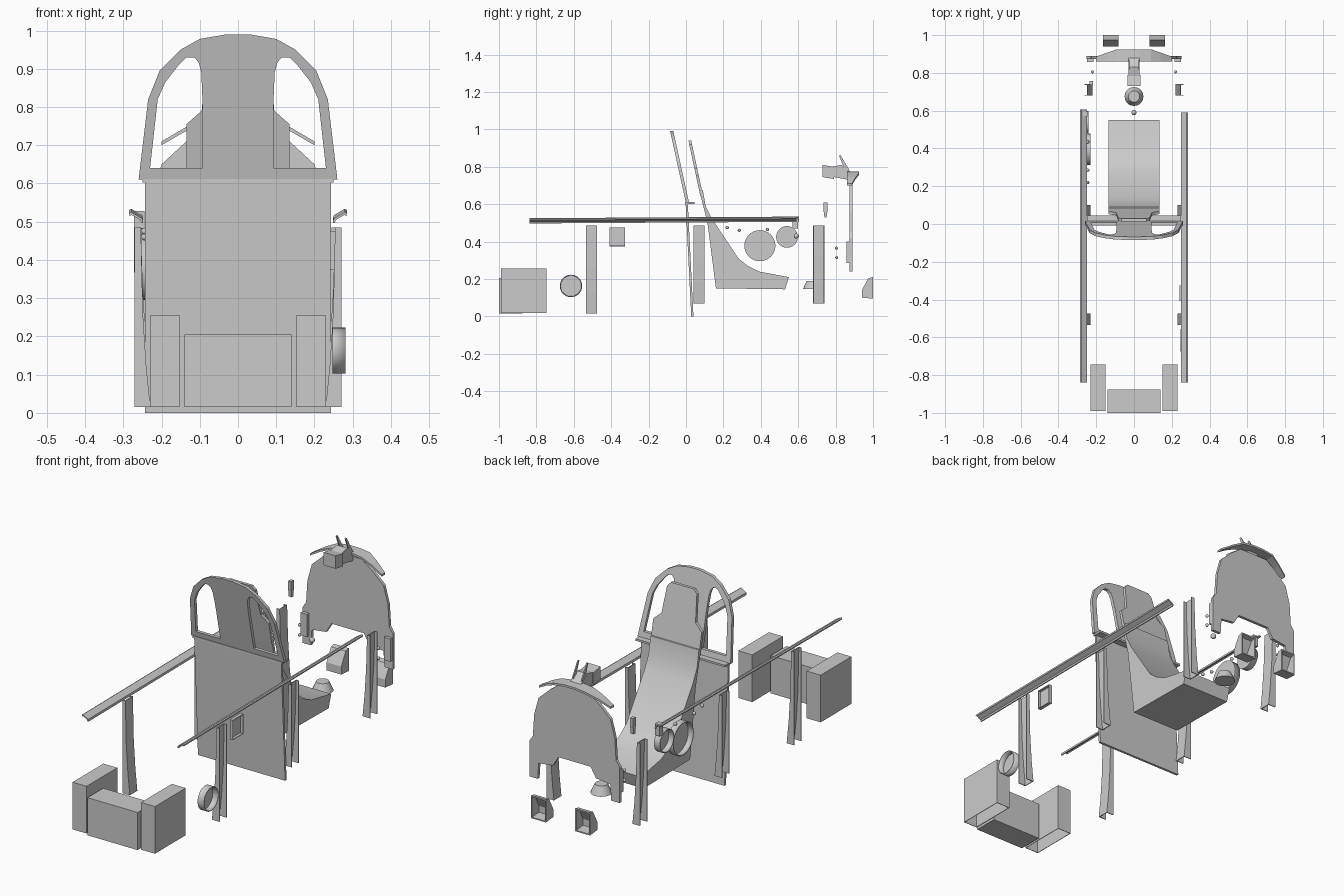
import bpy, bmesh, math
from mathutils import Matrix, Vector

cube = bpy.data.objects.get("Cube")
if cube:
    bpy.data.objects.remove(cube, do_unlink=True)

grey = bpy.data.materials.new("light grey")
grey.use_nodes = True
grey.diffuse_color = (0.6, 0.6, 0.6, 1)
grey.node_tree.nodes["Principled BSDF"].inputs["Base Color"].default_value = (0.6, 0.6, 0.6, 1)


def finish(name, bm, smooth=False):
    bmesh.ops.recalc_face_normals(bm, faces=bm.faces)
    me = bpy.data.meshes.new(name)
    bm.to_mesh(me)
    bm.free()
    me.materials.append(grey)
    ob = bpy.data.objects.new(name, me)
    bpy.context.collection.objects.link(ob)
    if smooth:
        bpy.ops.object.select_all(action='DESELECT')
        ob.select_set(True)
        bpy.context.view_layer.objects.active = ob
        bpy.ops.object.shade_smooth_by_angle(angle=math.radians(35))
    return ob


def prism(name, outline, axis, a, b, holes=(), lean=0.0, smooth=False):
    """Extrude an outline from a to b along an axis; lean shifts y with height."""
    place = {'x': lambda u, v, w: (w, u, v),
             'y': lambda u, v, w: (u, w + lean * v, v),
             'z': lambda u, v, w: (u, v, w)}[axis]
    bm = bmesh.new()
    for loop in (outline, *holes):
        vs = [bm.verts.new(place(u, v, a)) for u, v in loop]
        for i, v in enumerate(vs):
            bm.edges.new((v, vs[i - 1]))
    if holes:
        bmesh.ops.triangle_fill(bm, edges=bm.edges[:], use_beauty=True)
    else:
        bm.faces.new(bm.verts[:])
    ext = bmesh.ops.extrude_face_region(bm, geom=bm.faces[:])
    shift = Vector(place(0, 0, b)) - Vector(place(0, 0, a))
    bmesh.ops.translate(bm, vec=shift,
                        verts=[g for g in ext['geom'] if isinstance(g, bmesh.types.BMVert)])
    return finish(name, bm, smooth)


def box(name, x, y, z, open_side=None):
    """Box from three ranges; open_side is the direction of a missing face."""
    bm = bmesh.new()
    bmesh.ops.create_cube(bm, size=1)
    for v in bm.verts:
        v.co = [sum(r) / 2 + c * abs(r[1] - r[0]) for r, c in zip((x, y, z), v.co)]
    if open_side:
        bm.normal_update()
        gone = [f for f in bm.faces if f.normal.dot(Vector(open_side)) > 0.9]
        bmesh.ops.delete(bm, geom=gone, context='FACES')
    ob = finish(name, bm)
    if open_side:
        thicken(ob, 0.004)
    return ob


def thicken(ob, t):
    m = ob.modifiers.new("shell", 'SOLIDIFY')
    m.thickness = t


def cup(name, r, x_in, x_out, y, z):
    """Round dish lying across x, closed at x_in."""
    bm = bmesh.new()
    bmesh.ops.create_cone(bm, cap_ends=True, segments=32, radius1=r, radius2=r,
                          depth=abs(x_out - x_in))
    side = 1 if x_out > x_in else -1
    bm.normal_update()
    bmesh.ops.delete(bm, geom=[f for f in bm.faces if f.normal.z * side > 0.9], context='FACES')
    bm.transform(Matrix.Translation(((x_in + x_out) / 2, y, z)) @ Matrix.Rotation(math.pi / 2, 4, 'Y'))
    thicken(finish(name, bm, True), 0.005)


def knob(name, x, y, z, r):
    bm = bmesh.new()
    bmesh.ops.create_uvsphere(bm, u_segments=10, v_segments=6, radius=r)
    bm.transform(Matrix.Translation((x, y, z)))
    finish(name, bm, True)


def both(half):
    """Close a half outline with its mirror image in x."""
    return half + [(-x, z) for x, z in reversed(half)]


# Rear bulkhead: flat lower panel, ledge and windowed hoop
prism("lower_bulkhead", both([(0.243, 0), (0.243, 0.605)]), 'y', 0.028, 0.04, lean=-0.05)
box("bulkhead_ledge", (-0.25, 0.25), (-0.005, 0.045), (0.602, 0.612))
window = [(0.23, 0.64), (0.21, 0.82), (0.19, 0.865), (0.155, 0.91), (0.135, 0.93),
          (0.115, 0.93), (0.103, 0.917), (0.096, 0.89), (0.093, 0.82), (0.093, 0.64)]
hoop = both([(0.26, 0.61), (0.235, 0.82), (0.205, 0.895), (0.15, 0.95), (0.1, 0.978), (0.03, 0.99)])
prism("upper_bulkhead", hoop, 'y', 0.133, 0.15, lean=-0.22,
      holes=[window, [(-x, z) for x, z in window]])

# Seat: pan, sloped back and headrest
seat = [(0.07, 0.68), (0.09, 0.675), (0.105, 0.59), (0.14, 0.52), (0.28, 0.31), (0.33, 0.27),
        (0.39, 0.24), (0.55, 0.21), (0.53, 0.145), (0.16, 0.15), (0.115, 0.5)]
prism("seat_body", seat, 'x', -0.135, 0.135, smooth=True)
head = both([(0.135, 0.64), (0.135, 0.755), (0.095, 0.79), (0.083, 0.92), (0.065, 0.94)])
prism("headrest", head, 'y', 0.215, 0.23, lean=-0.215)

# Parts mirrored on both sides
for s, side in ((1, "left"), (-1, "right")):
    # Slanted sill rail, a shallow channel rising slightly towards +y
    section = [(0.285, 0.528), (0.279, 0.531), (0.25, 0.514), (0.248, 0.503),
               (0.253, 0.503), (0.256, 0.511), (0.279, 0.524), (0.283, 0.52)]
    rail = prism(side + "_rail", [(s * x, z) for x, z in section], 'y',
                 -0.838, 0.59 if s > 0 else 0.605)
    for v in rail.data.vertices:
        v.co.z += 0.006 * v.co.y - 0.001

    # Channel ribs with a flared foot
    for i, (y, low, inset) in enumerate(((-0.505, 0.015, 0), (0.07, 0.07, 0), (0.71, 0.07, 0.01))):
        inner = [(0.229, low), (0.24, low + 0.11), (0.249, low + 0.25), (0.254, 0.485)]
        inner = [(s * (x - inset), z) for x, z in inner]
        skin = [(x + s * 0.004, z) for x, z in reversed(inner)]
        edge = s * (0.271 - inset)
        name = side + "_rib_" + str(i + 1)
        prism(name + "_web", inner + skin, 'y', y - 0.028, y + 0.028)
        for dy in (-0.03, 0.026):
            prism(name + "_flange", inner + [(edge, 0.485), (edge, low)], 'y', y + dy, y + dy + 0.004)

    # Side tanks, open underneath
    box(side + "_tank", (s * 0.152, s * 0.23), (-0.99, -0.745), (0.017, 0.255), (0, 0, -1))

    # Pedal, open towards +y
    wedge = [(0.94, 0.1), (0.94, 0.14), (0.975, 0.205), (1.0, 0.21), (1.0, 0.095)]
    for xa, xb in ((0.082, 0.088), (0.158, 0.164)):
        prism(side + "_pedal_cheek", wedge, 'x', s * xa, s * xb)
    shell = wedge[:4] + [(1.0, 0.203), (0.978, 0.198), (0.946, 0.138), (0.946, 0.106), (1.0, 0.101), (1.0, 0.095)]
    shell = [wedge[4]] + wedge[:4] + shell[4:9]
    prism(side + "_pedal_shell", shell, 'x', s * 0.084, s * 0.162)

    # Brackets and studs at the instrument panel
    box(side + "_panel_bracket", (s * 0.215, s * 0.25), (0.857, 0.882), (0.285, 0.4))
    for z in (0.315, 0.365):
        knob(side + "_stud", s * 0.22, 0.805, z, 0.008)

box("centre_tank", (-0.14, 0.14), (-1.0, -0.875), (0.015, 0.205))

# Instrument panel with arched top and notched foot
panel = both([(0.08, 0.75), (0.135, 0.71), (0.2, 0.65), (0.225, 0.56), (0.232, 0.45),
              (0.252, 0.42), (0.252, 0.24), (0.205, 0.24), (0.2, 0.32), (0.12, 0.33), (0.09, 0.38)])
prism("instrument_panel", panel, 'y', 0.874, 0.889)

# Glare shield: an arched sheet that narrows at its ends
arch = [(0.2, 0.7), (0.14, 0.735), (0.09, 0.757), (0.03, 0.765)]
shield = prism("glare_shield", both(arch) + both([(x, z + 0.01) for x, z in arch])[::-1],
               'y', 0.86, 0.925)
for v in shield.data.vertices:
    if v.co.y > 0.9:
        v.co.y -= max(0, abs(v.co.x) - 0.09) * 0.35

# Gunsight on top of the panel
sight = [(0.79, 0.745), (0.87, 0.73), (0.885, 0.77), (0.83, 0.81), (0.78, 0.8)]
prism("sight_body", sight, 'x', -0.03, 0.03)
prism("sight_pad", [(0.73, 0.745), (0.79, 0.735), (0.79, 0.8), (0.73, 0.81)], 'x', -0.034, 0.034)
for x in (-0.028, 0.022):
    prism("sight_prong", [(0.818, 0.86), (0.826, 0.862), (0.872, 0.785), (0.85, 0.78)],
          'x', x, x + 0.006)

# Stick boot and its knob
bm = bmesh.new()
bmesh.ops.create_cone(bm, cap_ends=True, segments=20, radius1=0.05, radius2=0.03, depth=0.045)
bm.transform(Matrix.Translation((0, 0.675, 0.168)))
finish("stick_boot", bm, True)
knob("stick_knob", 0, 0.59, 0.43, 0.014)

# Controls on the sides
cup("large_trim_wheel", 0.083, -0.23, -0.262, 0.395, 0.378)
cup("small_trim_wheel", 0.058, -0.24, -0.272, 0.54, 0.425)
cup("side_dish", 0.06, 0.247, 0.281, -0.615, 0.163)
box("side_recess", (0.24, 0.257), (-0.408, -0.325), (0.375, 0.475), (1, 0, 0))
box("rail_end_block", (-0.272, -0.245), (0.57, 0.598), (0.47, 0.528))
prism("hand_grip", [(0.74, 0.53), (0.752, 0.53), (0.757, 0.57), (0.757, 0.61), (0.735, 0.61), (0.735, 0.57)],
      'x', -0.235, -0.218)
for y, z in ((0.22, 0.475), (0.285, 0.46), (0.435, 0.465)):
    knob("side_knob", -0.245, y, z, 0.009)
